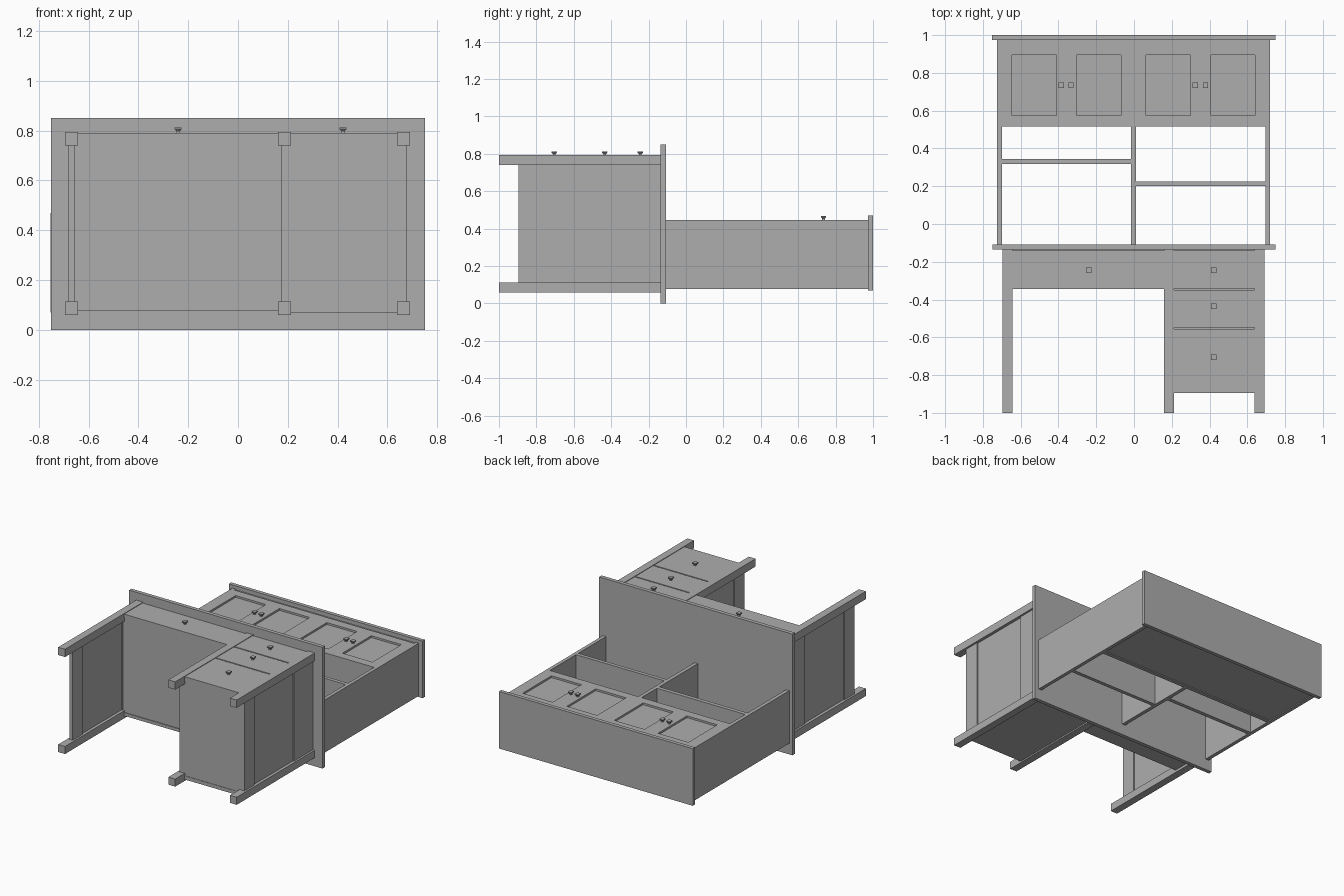
import bpy, bmesh

if "Cube" in bpy.data.objects:
    bpy.data.objects.remove(bpy.data.objects["Cube"])

# One flat colour for the whole piece
grey = bpy.data.materials.new("painted_grey")
grey.diffuse_color = (0.42, 0.42, 0.42, 1)
grey.use_nodes = True
grey.node_tree.nodes["Principled BSDF"].inputs["Base Color"].default_value = grey.diffuse_color


def finish(name, bm):
    bmesh.ops.recalc_face_normals(bm, faces=bm.faces)
    mesh = bpy.data.meshes.new(name)
    bm.to_mesh(mesh)
    bm.free()
    mesh.materials.append(grey)
    obj = bpy.data.objects.new(name, mesh)
    bpy.context.collection.objects.link(obj)
    return obj


def box(name, x, y, z):
    """Box from (min, max) pairs on each axis."""
    bm = bmesh.new()
    bmesh.ops.create_cube(bm, size=1)
    for v in bm.verts:
        v.co = [r[0] if c < 0 else r[1] for c, r in zip(v.co, (x, y, z))]
    return finish(name, bm)


def knob(name, x, y, z):
    """Square knob: slim stem that flares to a flat cap."""
    bm = bmesh.new()
    rings = []
    for r, h in ((0.007, -0.003), (0.007, 0.007), (0.014, 0.015), (0.014, 0.021)):
        rings.append([bm.verts.new((x + a * r, y + b * r, z + h))
                      for a, b in ((-1, -1), (1, -1), (1, 1), (-1, 1))])
    bm.faces.new(rings[0])
    bm.faces.new(rings[-1])
    for lo, hi in zip(rings, rings[1:]):
        for i in range(4):
            bm.faces.new((lo[i], lo[(i + 1) % 4], hi[(i + 1) % 4], hi[i]))
    return finish(name, bm)


# The desk lies on its back: its height runs along y, its front faces +z
DESK_FRONT = 0.791
UNDER = -0.135          # underside of the desktop
box("desktop", (-0.75, 0.75), (UNDER, -0.108), (0, 0.85))

# Legs and framed side panels
for side, x0, x1 in (("left", -0.695, -0.642), ("middle", 0.16, 0.213), ("right", 0.638, 0.69)):
    xm = (x0 + x1) / 2
    box(side + "_back_leg", (x0, x1), (-1, UNDER), (0.06, 0.113))
    box(side + "_front_leg", (x0, x1), (-1, UNDER), (0.74, 0.795))
    rail = (xm - 0.0125, xm + 0.0125)
    box(side + "_upper_side_rail", rail, (-0.345, UNDER), (0.113, 0.74))
    box(side + "_lower_side_rail", rail, (-0.895, -0.785), (0.113, 0.74))
    box(side + "_side_panel", (xm - 0.005, xm + 0.005), (-0.785, -0.345), (0.113, 0.74))

# Wide drawer over the knee space
knee = (-0.642, 0.16)
box("knee_drawer_front", knee, (-0.345, -0.141), (0.768, DESK_FRONT))
box("knee_back_rail", knee, (-0.345, UNDER), (0.078, 0.1))
box("knee_drawer_bottom", (-0.66, 0.18), (-0.34, -0.325), (0.09, 0.78))
knob("knee_drawer_knob", -0.24, -0.245, DESK_FRONT)

# Drawer pedestal
ped = (0.213, 0.638)
box("pedestal_back", ped, (-0.895, UNDER), (0.07, 0.095))
box("pedestal_bottom", (0.19, 0.66), (-0.892, -0.87), (0.09, 0.775))
box("pedestal_face_frame", ped, (-0.895, UNDER), (0.76, 0.778))
for i, (y0, y1, yk) in enumerate(((-0.342, -0.141, -0.245),
                                  (-0.548, -0.35, -0.435),
                                  (-0.895, -0.556, -0.705))):
    box(f"pedestal_drawer_{i + 1}", ped, (y0, y1), (0.768, DESK_FRONT))
    knob(f"pedestal_knob_{i + 1}", 0.422, yk, DESK_FRONT)

# Hutch carcass
BACK, FRONT = 0.078, 0.447
depth = (BACK, FRONT)
box("hutch_top", (-0.753, 0.75), (0.974, 1), (0.07, 0.47))
box("hutch_left_side", (-0.726, -0.7), (-0.108, 0.974), depth)
box("hutch_right_side", (0.695, 0.72), (-0.108, 0.974), depth)
box("hutch_divider", (-0.016, 0.01), (-0.108, 0.52), depth)
box("left_shelf", (-0.7, -0.016), (0.317, 0.345), depth)
box("right_shelf", (0.01, 0.695), (0.2, 0.226), depth)
box("cupboard_floor", (-0.7, 0.695), (0.515, 0.54), (BACK, 0.43))
box("cupboard_back", (-0.7, 0.695), (0.54, 0.974), (0.085, 0.1))
box("cupboard_divider", (-0.016, 0.01), (0.54, 0.974), (0.1, 0.425))

# Cupboard doors: flush stiles and rails around recessed panels
door_z = (0.424, FRONT)
low, high, p_low, p_high = 0.515, 0.958, 0.575, 0.895
doors = ((-0.7, -0.645, -0.41, -0.36, -0.385), (-0.36, -0.305, -0.07, -0.003, -0.333),
         (-0.003, 0.063, 0.298, 0.352, 0.325), (0.352, 0.408, 0.641, 0.695, 0.379))
for i, (x0, p0, p1, x1, xk) in enumerate(doors):
    n = f"door_{i + 1}_"
    box(n + "left_stile", (x0, p0), (low, high), door_z)
    box(n + "right_stile", (p1, x1), (low, high), door_z)
    box(n + "lower_rail", (p0, p1), (low, p_low), door_z)
    box(n + "upper_rail", (p0, p1), (p_high, high), door_z)
    box(n + "panel", (p0, p1), (p_low, p_high), (0.424, 0.434))
    knob(n + "knob", xk, 0.735, FRONT - 0.008 + 0.008)
box("cupboard_head_rail", (-0.7, 0.695), (0.95, 0.974), (0.42, 0.442))
